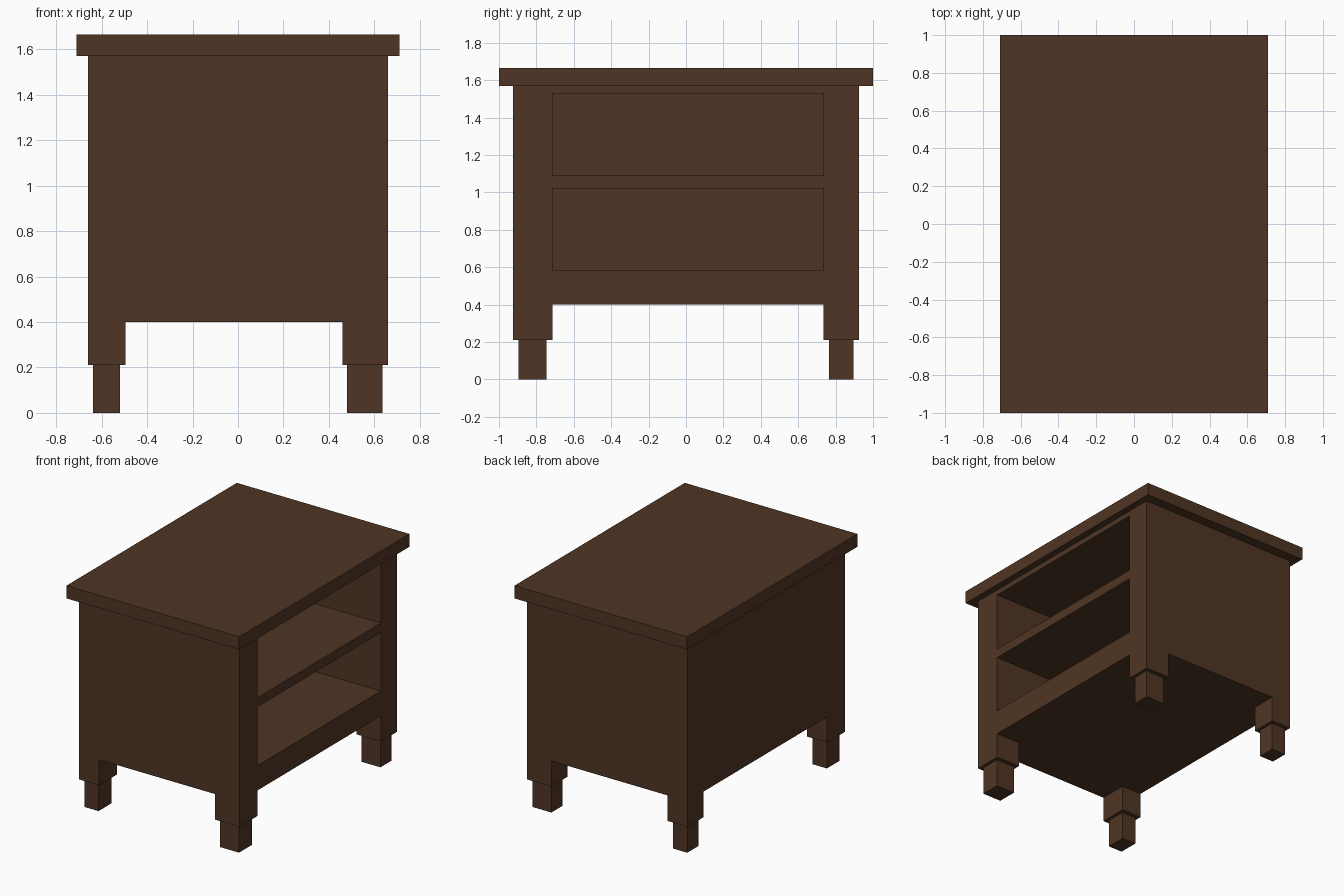
import bpy, bmesh
from mathutils import Vector

if "Cube" in bpy.data.objects:
    bpy.data.objects.remove(bpy.data.objects["Cube"])

wood = bpy.data.materials.new("dark brown wood")
wood.diffuse_color = (0.080, 0.036, 0.018, 1)
wood.use_nodes = True
wood.node_tree.nodes["Principled BSDF"].inputs["Base Color"].default_value = wood.diffuse_color


def inside(p, box):
    return all(lo < c < hi for c, (lo, hi) in zip(p, box))


def carve(name, solids, voids=()):
    """Closed outer skin of a union of boxes (x, y, z ranges) minus void boxes."""
    cuts = [sorted({v for b in [*solids, *voids] for v in b[a]}) for a in range(3)]

    def filled(i):
        if any(n < 0 or n >= len(cuts[a]) - 1 for a, n in enumerate(i)):
            return False
        p = [(cuts[a][n] + cuts[a][n + 1]) / 2 for a, n in enumerate(i)]
        return any(inside(p, b) for b in solids) and not any(inside(p, b) for b in voids)

    bm = bmesh.new()
    nx, ny, nz = (len(c) - 1 for c in cuts)
    for i in ((x, y, z) for x in range(nx) for y in range(ny) for z in range(nz)):
        if not filled(i):
            continue
        for a in range(3):
            for side in (0, 1):
                nb = list(i)
                nb[a] += 2 * side - 1
                if filled(nb):
                    continue
                u, v = (a + 1) % 3, (a + 2) % 3
                ring = [(0, 0), (1, 0), (1, 1), (0, 1)]
                quad = []
                for du, dv in (ring if side else ring[::-1]):
                    co = Vector()
                    co[a] = cuts[a][i[a] + side]
                    co[u] = cuts[u][i[u] + du]
                    co[v] = cuts[v][i[v] + dv]
                    quad.append(bm.verts.new(co))
                bm.faces.new(quad)
    bmesh.ops.remove_doubles(bm, verts=bm.verts[:], dist=1e-5)
    mesh = bpy.data.meshes.new(name)
    bm.to_mesh(mesh)
    bm.free()
    mesh.materials.append(wood)
    obj = bpy.data.objects.new(name, mesh)
    bpy.context.collection.objects.link(obj)
    return obj


# cabinet box, with stepped legs at the four corners
solids = [((-0.66, 0.66), (-0.925, 0.925), (0.40, 1.57))]
for leg_x, foot_x in (((-0.66, -0.495), (-0.637, -0.52)), ((0.46, 0.66), (0.48, 0.635))):
    for leg_y, foot_y in (((-0.925, -0.715), (-0.895, -0.745)), ((0.735, 0.925), (0.765, 0.895))):
        solids.append((leg_x, leg_y, (0.21, 0.40)))
        solids.append((foot_x, foot_y, (0.0, 0.21)))

# two open shelf compartments on the right side
shelves = [((-0.55, 0.66), (-0.715, 0.735), z) for z in ((0.585, 1.02), (1.09, 1.53))]
carve("cabinet_body", solids, shelves)

# overhanging top board
carve("top_board", [((-0.71, 0.71), (-1.0, 1.0), (1.57, 1.665))])
